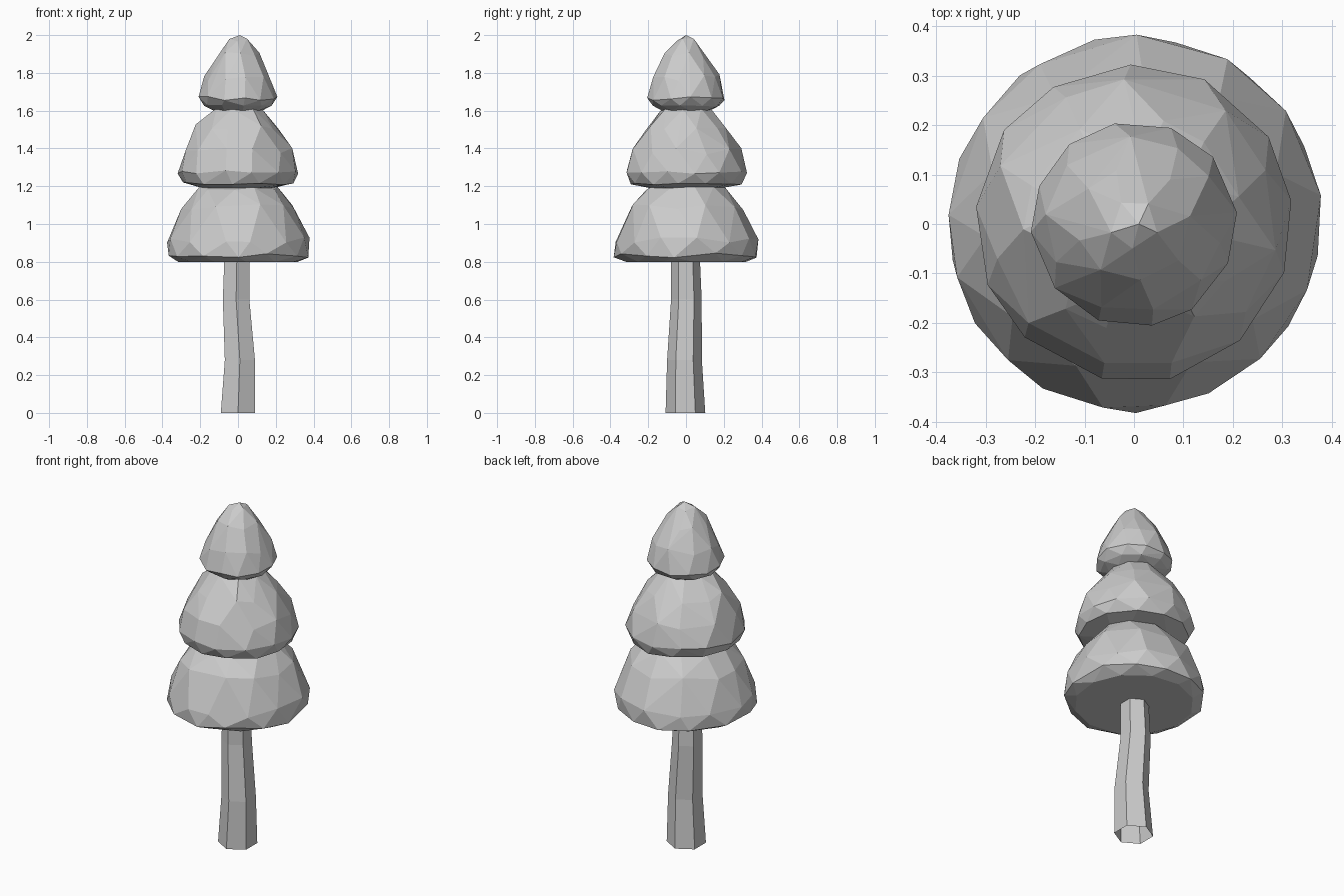
import bpy, bmesh, math, random

random.seed(4)
cube = bpy.data.objects.get("Cube")
if cube:
    bpy.data.objects.remove(cube, do_unlink=True)

grey = bpy.data.materials.new("plain grey")
grey.use_nodes = True
colour = (0.6, 0.6, 0.6, 1)
grey.diffuse_color = colour
grey.node_tree.nodes["Principled BSDF"].inputs["Base Color"].default_value = colour


def ring(bm, sides, radius, z, turn=0.0, cx=0.0, cy=0.0, wobble=0.0):
    """Add a ring of vertices, slightly uneven if wobble is set."""
    verts = []
    for i in range(sides):
        a = math.tau * (i + turn + random.uniform(-wobble, wobble) * 4) / sides
        r = radius * (1 + random.uniform(-wobble, wobble) * 0.4)
        h = z + random.uniform(-wobble, wobble) * 0.35
        verts.append(bm.verts.new((cx + r * math.cos(a), cy + r * math.sin(a), h)))
    return verts


def finish(bm, name):
    bmesh.ops.recalc_face_normals(bm, faces=bm.faces[:])
    mesh = bpy.data.meshes.new(name)
    bm.to_mesh(mesh)
    bm.free()
    mesh.materials.append(grey)
    obj = bpy.data.objects.new(name, mesh)
    bpy.context.collection.objects.link(obj)
    return obj


def foliage(name, rings, tip):
    """Faceted convex tier from (sides, radius, height, wobble) rings."""
    bm = bmesh.new()
    for i, (sides, radius, z, wobble) in enumerate(rings):
        ring(bm, sides, radius, z, 0.25 + 0.5 * (i % 2), wobble=wobble)
    bm.verts.new(tip)
    hull = bmesh.ops.convex_hull(bm, input=bm.verts[:])
    loose = {v for v in hull["geom_interior"] if isinstance(v, bmesh.types.BMVert)}
    bmesh.ops.delete(bm, geom=list(loose), context="VERTS")
    bmesh.ops.dissolve_limit(bm, angle_limit=math.radians(4),
                             verts=bm.verts[:], edges=bm.edges[:])
    finish(bm, name)


# Three stacked foliage tiers
foliage("lower_foliage", [
    (12, 0.32, 0.80, 0.0), (13, 0.378, 0.835, 0.04), (13, 0.378, 0.915, 0.04),
    (11, 0.305, 1.09, 0.05), (10, 0.21, 1.19, 0.03)], (0, 0, 1.26))
foliage("middle_foliage", [
    (10, 0.19, 1.19, 0.0), (12, 0.295, 1.215, 0.02), (13, 0.322, 1.275, 0.03),
    (11, 0.29, 1.385, 0.05), (10, 0.22, 1.51, 0.05), (8, 0.13, 1.605, 0.03)], (0, 0, 1.66))
foliage("upper_foliage", [
    (8, 0.13, 1.60, 0.0), (10, 0.18, 1.625, 0.02), (12, 0.208, 1.665, 0.03),
    (10, 0.178, 1.775, 0.05), (8, 0.115, 1.895, 0.04), (5, 0.05, 1.975, 0.02)], (0.01, 0, 2.0))

# Crooked six-sided trunk, open at the bottom
bm = bmesh.new()
levels = [(0.0, 0.105, 0.0, -0.003), (0.28, 0.092, 0.01, -0.008),
          (0.60, 0.081, -0.01, 0.002), (0.83, 0.076, -0.006, -0.003)]
loops = [ring(bm, 6, r, z, 0.5, cx, cy) for z, r, cx, cy in levels]
for low, high in zip(loops, loops[1:]):
    for i in range(6):
        j = (i + 1) % 6
        bm.faces.new((low[i], low[j], high[j], high[i]))
finish(bm, "trunk")
